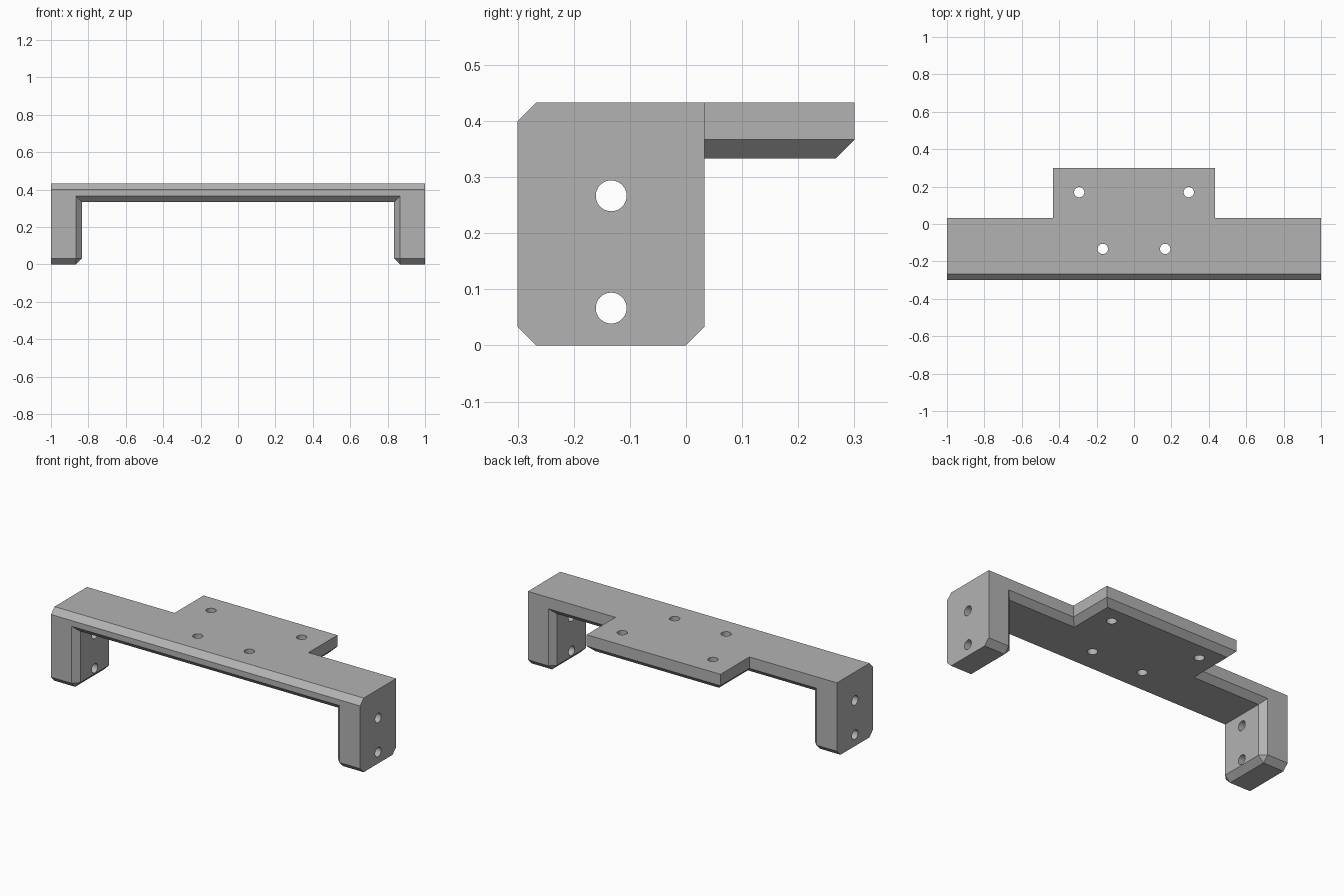
import bpy, bmesh, math
from mathutils import Matrix, Vector

cube = bpy.data.objects.get("Cube")
if cube:
    bpy.data.objects.remove(cube, do_unlink=True)

U = 1 / 30                                # base module, also the chamfer width
TOP, UNDER = 13 * U, 10 * U               # plate top and underside
FRONT, REAR, TAB_REAR = -9 * U, U, 9 * U
TAB_X, LEG_X = 13 * U, 25 * U             # tab half width, inner face of legs
HOLE_R = 0.0275

grey = bpy.data.materials.new("matte grey")
grey.use_nodes = True
colour = (0.45, 0.45, 0.45, 1)
grey.diffuse_color = colour
grey.node_tree.nodes["Principled BSDF"].inputs["Base Color"].default_value = colour


def new_object(name, bm):
    mesh = bpy.data.meshes.new(name)
    bm.to_mesh(mesh)
    bm.free()
    mesh.materials.append(grey)
    obj = bpy.data.objects.new(name, mesh)
    bpy.context.collection.objects.link(obj)
    return obj


def all_geom(bm):
    return bm.verts[:] + bm.edges[:] + bm.faces[:]


def extrude_down(bm, faces, depth):
    geom = bmesh.ops.extrude_face_region(bm, geom=faces)["geom"]
    verts = [g for g in geom if isinstance(g, bmesh.types.BMVert)]
    bmesh.ops.translate(bm, verts=verts, vec=(0, 0, -depth))


# T-shaped plate
bm = bmesh.new()
half = [(1, FRONT), (1, REAR), (TAB_X, REAR), (TAB_X, TAB_REAR)]
outline = half + [(-x, y) for x, y in reversed(half)]
top = bm.faces.new([bm.verts.new((x, y, TOP)) for x, y in outline])
geom = bmesh.ops.extrude_face_region(bm, geom=[top], use_keep_orig=True)["geom"]
bmesh.ops.translate(bm, vec=(0, 0, UNDER - TOP),
                    verts=[g for g in geom if isinstance(g, bmesh.types.BMVert)])
bmesh.ops.recalc_face_normals(bm, faces=bm.faces)

# Legs drawn down from both ends of the underside
for side in (-1, 1):
    bmesh.ops.bisect_plane(bm, geom=all_geom(bm), plane_co=(side * LEG_X, 0, 0),
                           plane_no=(1, 0, 0))
for side in (-1, 1):
    ends = [f for f in bm.faces if f.normal.z < -0.9
            and side * f.calc_center_median().x > LEG_X]
    extrude_down(bm, ends, UNDER)
bmesh.ops.recalc_face_normals(bm, faces=bm.faces)
bmesh.ops.dissolve_limit(bm, angle_limit=0.01, verts=bm.verts, edges=bm.edges)
bmesh.ops.recalc_face_normals(bm, faces=bm.faces)
bm.normal_update()

# Chamfers: top front edge, whole underside rim and inner leg edges
edges = []
for e in bm.edges:
    mid = (e.verts[0].co + e.verts[1].co) / 2
    top_front = mid.z > TOP - 0.01 and mid.y < FRONT + 0.01
    lower = mid.z < UNDER + 0.01 and abs(mid.x) < 0.99
    if e.is_convex and (top_front or lower):
        edges.append(e)
bmesh.ops.bevel(bm, geom=edges, offset=U, offset_type='OFFSET', segments=1,
                profile=0.5, affect='EDGES', clamp_overlap=False)
bracket = new_object("mounting_bracket", bm)

# Screw holes: two across the legs, four down through the plate
bm = bmesh.new()


def drill(length, matrix):
    bmesh.ops.create_cone(bm, cap_ends=True, segments=40, radius1=HOLE_R,
                          radius2=HOLE_R, depth=length, matrix=matrix)


for z in (2 * U, 8 * U):
    drill(2.4, Matrix.Translation((0, -4 * U, z)) @ Matrix.Rotation(math.pi / 2, 4, 'Y'))
for x, y in ((0.293, 0.17), (5 * U, -4 * U)):
    for side in (-1, 1):
        drill(0.2, Matrix.Translation((side * x, y, (TOP + UNDER) / 2)))
cutter = new_object("hole_cutter", bm)
cutter.hide_render = True

cut = bracket.modifiers.new("screw_holes", 'BOOLEAN')
cut.operation = 'DIFFERENCE'
cut.solver = 'EXACT'
cut.object = cutter
bpy.context.view_layer.objects.active = bracket
bracket.select_set(True)
bpy.ops.object.modifier_apply(modifier=cut.name)
bpy.data.objects.remove(cutter, do_unlink=True)
bpy.ops.object.shade_smooth_by_angle(angle=math.radians(30))
